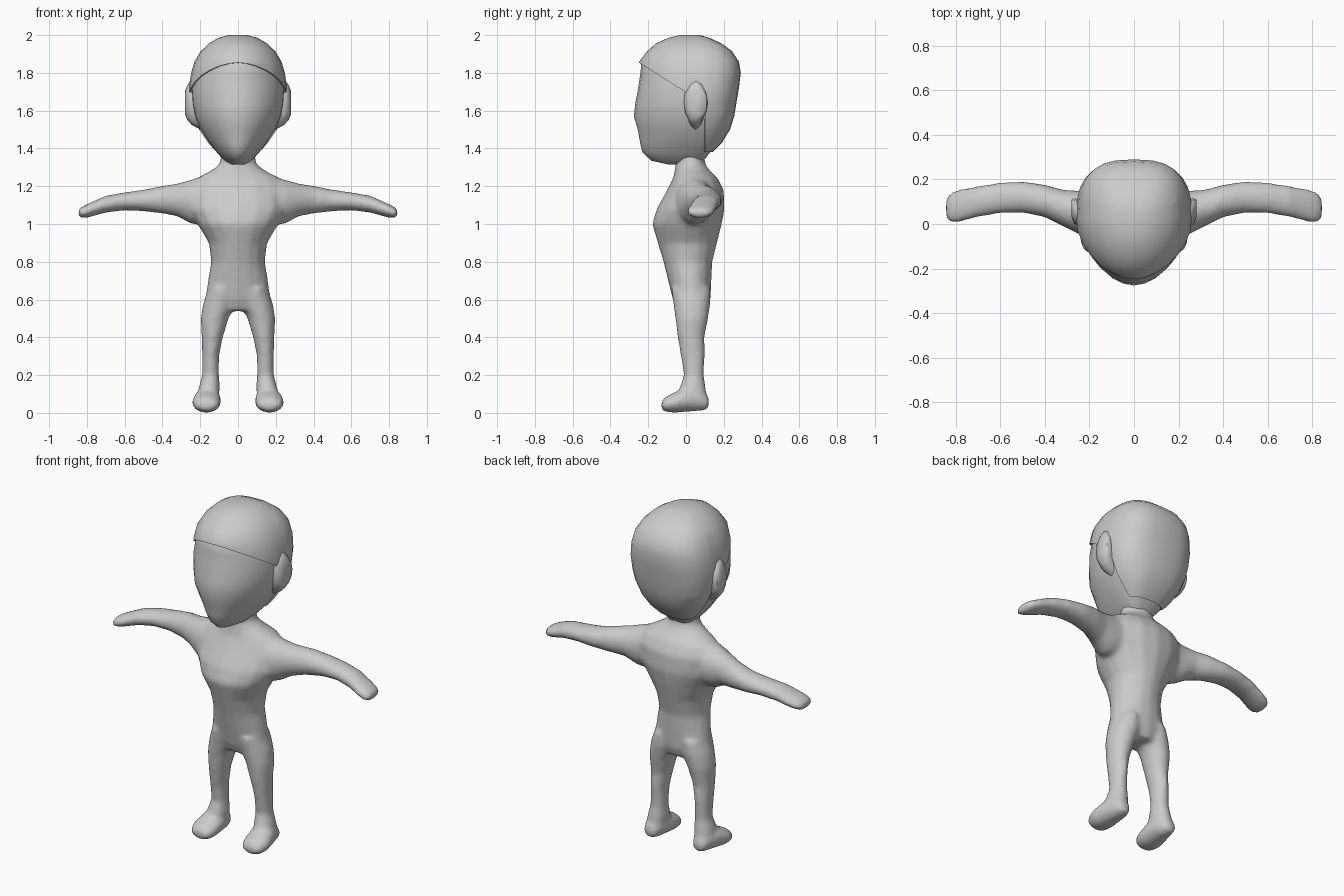
import bpy, bmesh, math
from mathutils import Vector

if "Cube" in bpy.data.objects:
    bpy.data.objects.remove(bpy.data.objects["Cube"])

skin = bpy.data.materials.new("plain grey")
skin.diffuse_color = (0.6, 0.6, 0.6, 1)
skin.use_nodes = True
skin.node_tree.nodes["Principled BSDF"].inputs["Base Color"].default_value = skin.diffuse_color


def bridge(bm, rings):
    """Skin a row of point rings into a closed tube."""
    loops = [[bm.verts.new(p) for p in r] for r in rings]
    n = len(loops[0])
    for a, b in zip(loops, loops[1:]):
        for i in range(n):
            j = (i + 1) % n
            bm.faces.new((a[i], a[j], b[j], b[i]))
    bm.faces.new(loops[0][::-1])
    bm.faces.new(loops[-1])


def loft(bm, axis, sections, side=1, n=16):
    """Ellipse rings: (position, min, max, min, max) along the given axis."""
    rings = []
    for t, a0, a1, b0, b1 in sections:
        ring = []
        for i in range(n):
            w = 2 * math.pi * i / n
            a = (a0 + a1) / 2 + (a1 - a0) / 2 * math.cos(w)
            b = (b0 + b1) / 2 + (b1 - b0) / 2 * math.sin(w)
            p = {"x": (t, a, b), "y": (a, t, b), "z": (a, b, t)}[axis]
            ring.append((p[0] * side, p[1], p[2]))
        rings.append(ring)
    bridge(bm, rings)


def finish(bm, name, angle=50):
    bmesh.ops.recalc_face_normals(bm, faces=bm.faces[:])
    me = bpy.data.meshes.new(name)
    bm.to_mesh(me)
    bm.free()
    me.materials.append(skin)
    me.shade_smooth()
    me.set_sharp_from_angle(angle=math.radians(angle))
    ob = bpy.data.objects.new(name, me)
    bpy.context.collection.objects.link(ob)
    return ob


# Body: torso, arms, legs and feet fused into one smooth skin
TORSO = [(0.54, -.12, .12, -.045, .11), (0.60, -.175, .175, -.07, .13),
         (0.70, -.16, .16, -.095, .135), (0.80, -.143, .143, -.12, .14),
         (0.90, -.155, .155, -.15, .165), (1.00, -.215, .215, -.18, .19),
         (1.08, -.26, .26, -.155, .205), (1.18, -.26, .26, -.10, .20),
         (1.24, -.225, .225, -.07, .17), (1.285, -.14, .14, -.06, .125),
         (1.32, -.095, .095, -.055, .10), (1.42, -.09, .09, -.06, .10)]
ARM = [(.12, -.08, .15, .99, 1.27), (.25, -.045, .15, 1.00, 1.235),
       (.32, -.01, .155, 1.04, 1.215), (.40, .03, .177, 1.055, 1.203),
       (.50, .05, .192, 1.067, 1.182), (.60, .048, .187, 1.072, 1.168),
       (.70, .03, .172, 1.06, 1.15), (.79, .005, .155, 1.035, 1.11),
       (.83, .005, .14, 1.03, 1.09), (.845, .03, .11, 1.045, 1.075)]
LEG = [(.05, .11, .21, -.02, .12), (.13, .095, .21, -.035, .105),
       (.20, .10, .19, -.012, .095), (.30, .10, .19, -.028, .10),
       (.40, .08, .193, -.045, .098), (.50, .05, .198, -.057, .118),
       (.58, .01, .185, -.068, .13), (.66, .02, .155, -.08, .13)]
FOOT = [(-.13, .125, .205, .018, .06), (-.11, .10, .235, .005, .085),
        (-.06, .09, .245, 0, .11), (.0, .09, .235, .005, .135),
        (.07, .10, .215, .01, .13), (.11, .12, .20, .015, .10),
        (.122, .14, .18, .03, .075)]
bm = bmesh.new()
loft(bm, "z", TORSO)
for s in (-1, 1):
    loft(bm, "x", ARM, s)
    loft(bm, "z", LEG, s)
    loft(bm, "y", FOOT, s)
body = finish(bm, "body")
m = body.modifiers.new("fuse", "REMESH")
m.mode = "VOXEL"
m.voxel_size = 0.014
m.use_smooth_shade = True
m = body.modifiers.new("soften", "SMOOTH")
m.factor = 0.5
m.iterations = 6

# Head rings: height, half width, front, back
HEAD = [(1.315, .05, -.10, .07), (1.335, .08, -.19, .10),
        (1.38, .12, -.238, .135), (1.43, .16, -.25, .185),
        (1.50, .205, -.262, .228), (1.57, .235, -.283, .25),
        (1.64, .25, -.275, .262), (1.72, .255, -.26, .275),
        (1.80, .243, -.248, .285), (1.86, .225, -.243, .275),
        (1.91, .192, -.20, .238), (1.95, .15, -.155, .185),
        (1.98, .10, -.09, .12), (1.995, .045, -.03, .07)]


def head_mesh(grow, n=28):
    def spow(v, e):
        return math.copysign(abs(v) ** e, v)
    bm, rings, yc = bmesh.new(), [], .03
    for z, hw, yf, yb in HEAD:
        ring = []
        for i in range(n):
            w = 2 * math.pi * i / n
            c, s = math.cos(w), math.sin(w)
            e = .72 if s > 0 else 1.05      # squarer back, pointed face
            r = (yb if s > 0 else -yf) + grow
            y = yc + (r - yc if s > 0 else r + yc) * spow(s, e)
            ring.append(((hw + grow) * spow(c, e), y,
                         z + (grow if z > 1.9 else 0)))
        rings.append(ring)
    bridge(bm, rings)
    bmesh.ops.recalc_face_normals(bm, faces=bm.faces[:])
    return bm


finish(head_mesh(-.007), "head", 60)

# Hair cap: shell trimmed along a slanted hairline, full at the back
bm = head_mesh(.005)
line_co, line_no = Vector((0, -.25, 1.855)), Vector((0, .636, 1))
for co, no in ((line_co, line_no), (Vector((0, .1, 1.6)), Vector((0, 1, 0)))):
    bmesh.ops.bisect_plane(bm, geom=bm.verts[:] + bm.edges[:] + bm.faces[:],
                           plane_co=co, plane_no=no)
cut = []
for f in bm.faces:
    c = f.calc_center_median()
    if c.z < 1.4 or (c.y < .1 and (c - line_co).dot(line_no) < 0):
        cut.append(f)
bmesh.ops.delete(bm, geom=cut, context="FACES")
bmesh.ops.solidify(bm, geom=bm.faces[:], thickness=.009)
finish(bm, "hair_cap", 50)

# Ears
EAR = [(.20, .0, .10, 1.50, 1.77), (.245, -.012, .11, 1.525, 1.77),
       (.268, .0, .115, 1.55, 1.735), (.28, .03, .11, 1.58, 1.705)]
for s, name in ((-1, "ear_right"), (1, "ear_left")):
    bm = bmesh.new()
    loft(bm, "x", EAR, s, 12)
    finish(bm, name, 60)
